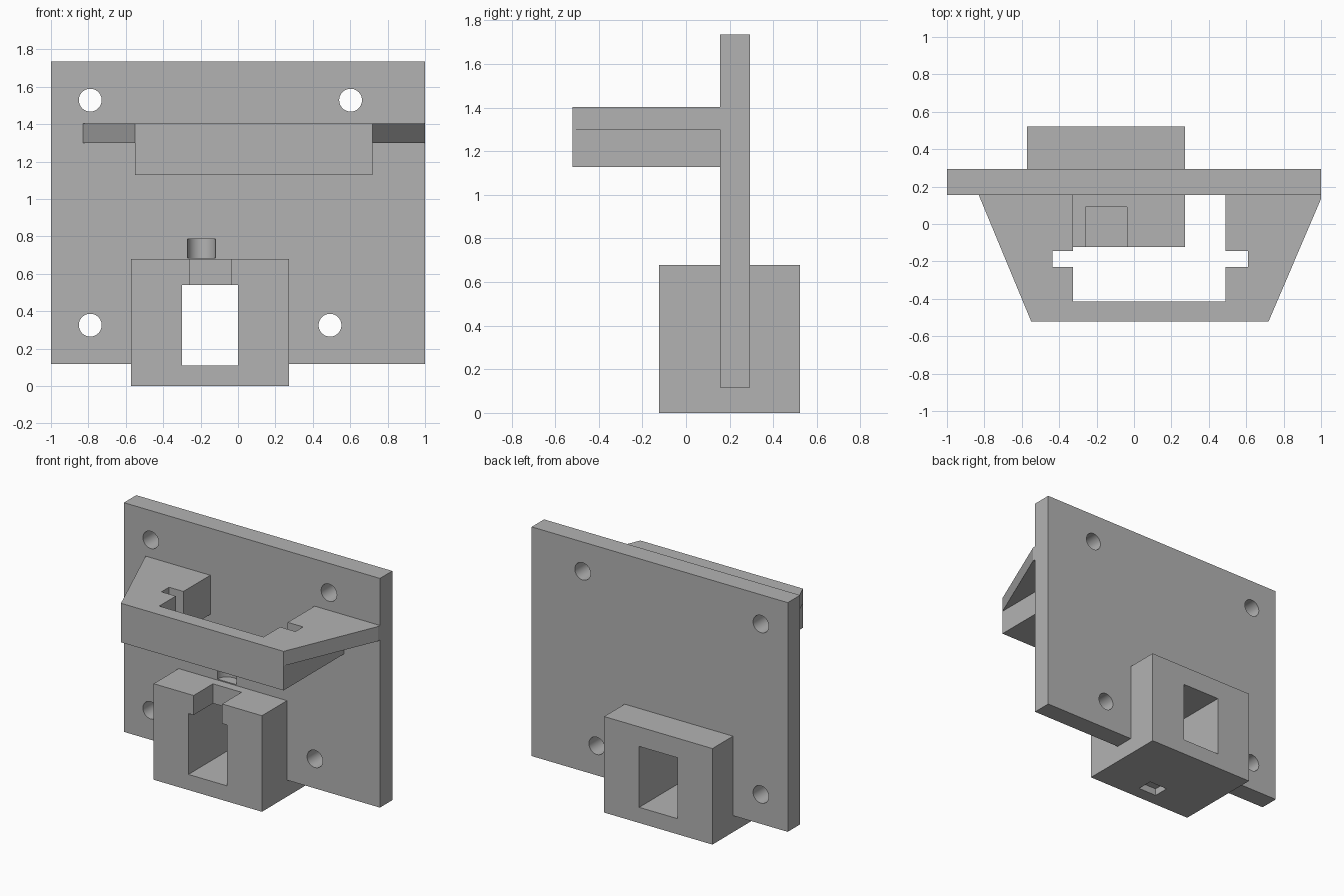
import bpy
import bmesh
from math import pi
from mathutils import Matrix, Vector

cube = bpy.data.objects.get("Cube")
if cube:
    bpy.data.objects.remove(cube, do_unlink=True)

grey = bpy.data.materials.new("plain grey")
grey.use_nodes = True
COLOUR = (0.45, 0.45, 0.45, 1)
grey.diffuse_color = COLOUR
grey.node_tree.nodes["Principled BSDF"].inputs["Base Color"].default_value = COLOUR


def finish(name, bm):
    bmesh.ops.recalc_face_normals(bm, faces=bm.faces)
    mesh = bpy.data.meshes.new(name)
    bm.to_mesh(mesh)
    bm.free()
    mesh.materials.append(grey)
    ob = bpy.data.objects.new(name, mesh)
    bpy.context.collection.objects.link(ob)
    return ob


def box(name, x, y, z):
    bm = bmesh.new()
    size = Matrix.Diagonal((x[1] - x[0], y[1] - y[0], z[1] - z[0], 1))
    centre = Matrix.Translation([sum(r) / 2 for r in (x, y, z)])
    bmesh.ops.create_cube(bm, size=1, matrix=centre @ size)
    return finish(name, bm)


def cylinder(name, centre, radius, depth, tilt=0):
    bm = bmesh.new()
    place = Matrix.Translation(centre) @ Matrix.Rotation(tilt, 4, 'X')
    bmesh.ops.create_cone(bm, cap_ends=True, segments=48, radius1=radius,
                          radius2=radius, depth=depth, matrix=place)
    return finish(name, bm)


def prism(name, outline, z):
    bm = bmesh.new()
    face = bm.faces.new([bm.verts.new((x, y, z[0])) for x, y in outline])
    top = bmesh.ops.extrude_face_region(bm, geom=[face])["geom"]
    verts = [v for v in top if isinstance(v, bmesh.types.BMVert)]
    bmesh.ops.translate(bm, verts=verts, vec=Vector((0, 0, z[1] - z[0])))
    return finish(name, bm)


def cut(ob, *cutters):
    bpy.context.view_layer.objects.active = ob
    for cutter in cutters:
        cutter.hide_render = True
        mod = ob.modifiers.new("cut", 'BOOLEAN')
        mod.operation = 'DIFFERENCE'
        mod.solver = 'EXACT'
        mod.object = cutter
        bpy.ops.object.modifier_apply(modifier=mod.name)
        bpy.data.objects.remove(cutter, do_unlink=True)


def channel():
    return box("channel_cutter", (-0.3, 0), (-1, 1), (0.11, 0.54))


# Back plate with screw holes, channel opening and small round recess
FRONT, BACK = 0.155, 0.293
plate = box("back_plate", (-1, 1), (FRONT, BACK), (0.117, 1.735))
holes = [cylinder("hole_cutter", (x, 0.2, z), 0.061, 1, pi / 2)
         for x, z in ((-0.79, 1.528), (0.602, 1.528), (-0.79, 0.325), (0.492, 0.325))]
recess = cylinder("recess_cutter", (-0.195, FRONT, 0.735), 0.075, 0.1)
cut(plate, channel(), recess, *holes)

# Lower block with through channel, top notch and shallow pocket underneath
block = box("lower_block", (-0.572, 0.274), (-0.124, 0.522), (0, 0.678))
notch = box("notch_cutter", (-0.26, -0.037), (-0.5, 0.092), (0.5, 1))
pocket = box("pocket_cutter", (-0.215, -0.07), (-0.03, 0.085), (-0.1, 0.05))
cut(block, channel(), notch, pocket)

# Upper bracket: a notched U frame with tapered wings along its top
inner = [(0.49, FRONT), (0.49, -0.145), (0.61, -0.145), (0.61, -0.23),
         (0.49, -0.23), (0.49, -0.415), (-0.325, -0.415), (-0.325, -0.23),
         (-0.437, -0.23), (-0.437, -0.145), (-0.325, -0.145), (-0.325, FRONT)]
nose = [(-0.55, -0.52), (0.72, -0.52)]
prism("bracket_frame", inner + [(-0.55, FRONT)] + nose + [(0.72, FRONT)], (1.127, 1.3))
prism("bracket_wings", inner + [(-0.83, FRONT)] + nose + [(1, 0.135), (1, FRONT)],
      (1.3, 1.403))

# Smooth only the round hole walls
bpy.ops.object.select_all(action='DESELECT')
plate.select_set(True)
bpy.context.view_layer.objects.active = plate
bpy.ops.object.shade_smooth_by_angle(angle=pi / 6)
